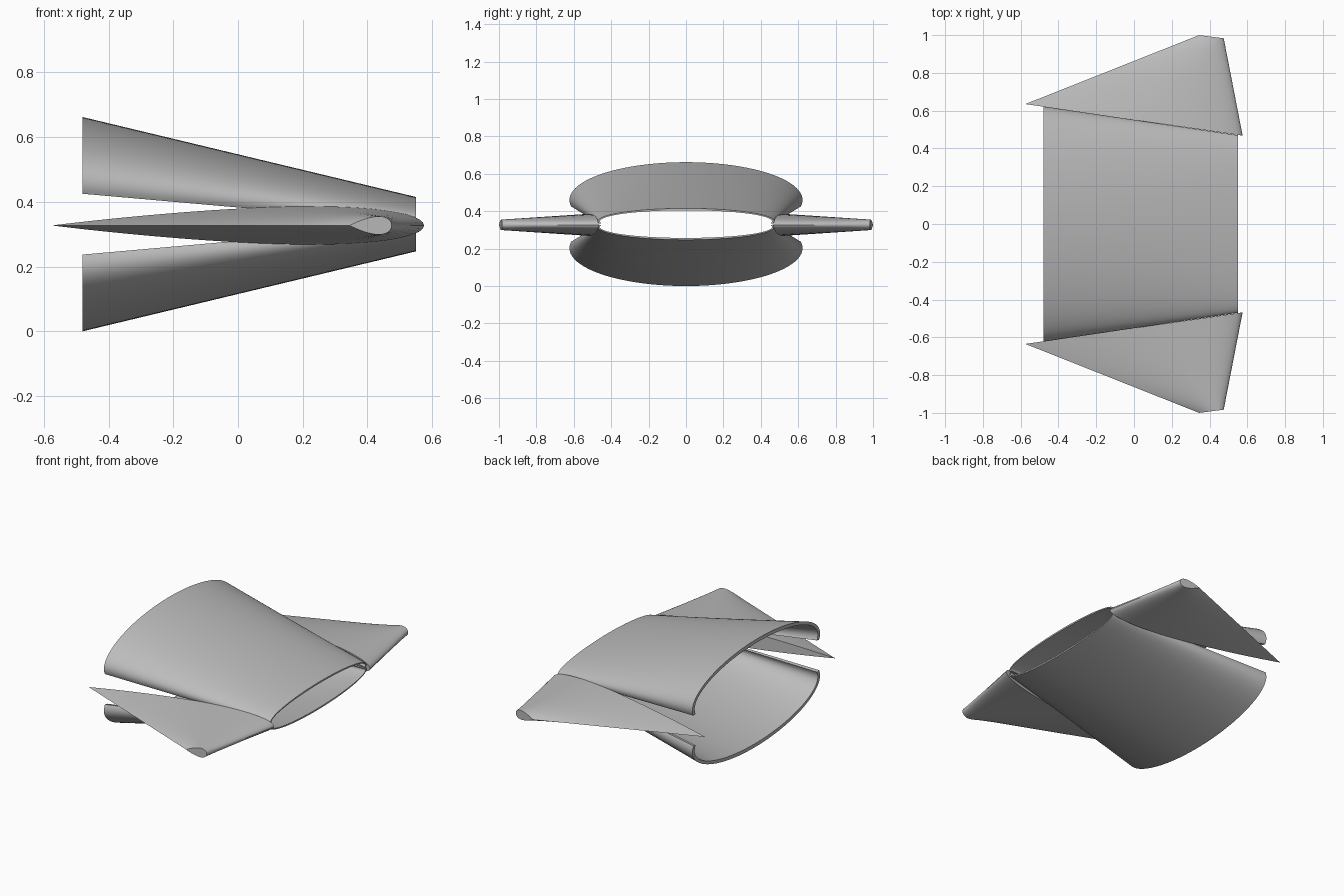
import bpy, bmesh, math
from mathutils import Vector

cube = bpy.data.objects.get("Cube")
if cube:
    bpy.data.objects.remove(cube, do_unlink=True)

grey = bpy.data.materials.new("plain grey")
grey.use_nodes = True
tone = (0.5, 0.5, 0.5, 1)
grey.diffuse_color = tone
grey.node_tree.nodes["Principled BSDF"].inputs["Base Color"].default_value = tone

MID = 0.331   # height of the symmetry plane


def loft(name, first, last, steps):
    """Ruled solid between two closed sections, capped at both ends."""
    bm = bmesh.new()
    rings = [[bm.verts.new(a.lerp(b, i / steps)) for a, b in zip(first, last)]
             for i in range(steps + 1)]
    n = len(first)
    for r, s in zip(rings, rings[1:]):
        for i in range(n):
            j = (i + 1) % n
            bm.faces.new((r[i], r[j], s[j], s[i]))
    bm.faces.new(rings[0])
    bm.faces.new(rings[-1])
    bmesh.ops.recalc_face_normals(bm, faces=bm.faces)
    mesh = bpy.data.meshes.new(name)
    bm.to_mesh(mesh)
    bm.free()
    mesh.materials.append(grey)
    obj = bpy.data.objects.new(name, mesh)
    bpy.context.collection.objects.link(obj)
    bpy.ops.object.select_all(action='DESELECT')
    obj.select_set(True)
    bpy.context.view_layer.objects.active = obj
    bpy.ops.object.shade_smooth_by_angle(angle=math.radians(30))
    return obj


def arch(x, width, height, base, wall, side, n=64):
    """Thin elliptical arch whose rims curl slightly inward."""
    curl = math.radians(10)
    angles = [-curl + (math.pi + 2 * curl) * i / n for i in range(n + 1)]

    def arc(a, b):
        return [Vector((x, a * math.cos(t), MID + side * (base + b * math.sin(t))))
                for t in angles]
    return arc(width, height) + arc(width - wall, height - wall)[::-1]


def airfoil(nose, tail, thickness, n=28):
    """Symmetric airfoil between two plan points, blunt nose and sharp tail."""
    def half(c):
        return 5 * thickness * (0.2969 * math.sqrt(c) - 0.126 * c - 0.3516 * c ** 2
                                + 0.2843 * c ** 3 - 0.1036 * c ** 4)
    chord = [(1 - math.cos(math.pi * i / n)) / 2 for i in range(n + 1)]
    nose, tail = Vector((*nose, MID - 0.004)), Vector((*tail, MID - 0.004))
    up = Vector((0, 0, 1))
    top = [nose.lerp(tail, c) + up * half(c) for c in chord]
    bottom = [nose.lerp(tail, c) - up * half(c) for c in chord[1:-1]]
    return top + bottom[::-1]


# Upper and lower tapering shells
for name, side in (("upper_shell", 1), ("lower_shell", -1)):
    loft(name,
         arch(-0.48, 0.623, 0.202, 0.129, 0.022, side),
         arch(0.55, 0.47, 0.069, 0.015, 0.01, side), 12)

# Swept side fins
for name, side in (("back_fin", 1), ("front_fin", -1)):
    loft(name,
         airfoil((0.575, side * 0.468), (-0.575, side * 0.635), 0.118),
         airfoil((0.475, side * 0.983), (0.345, side * 1.0), 0.056), 12)
